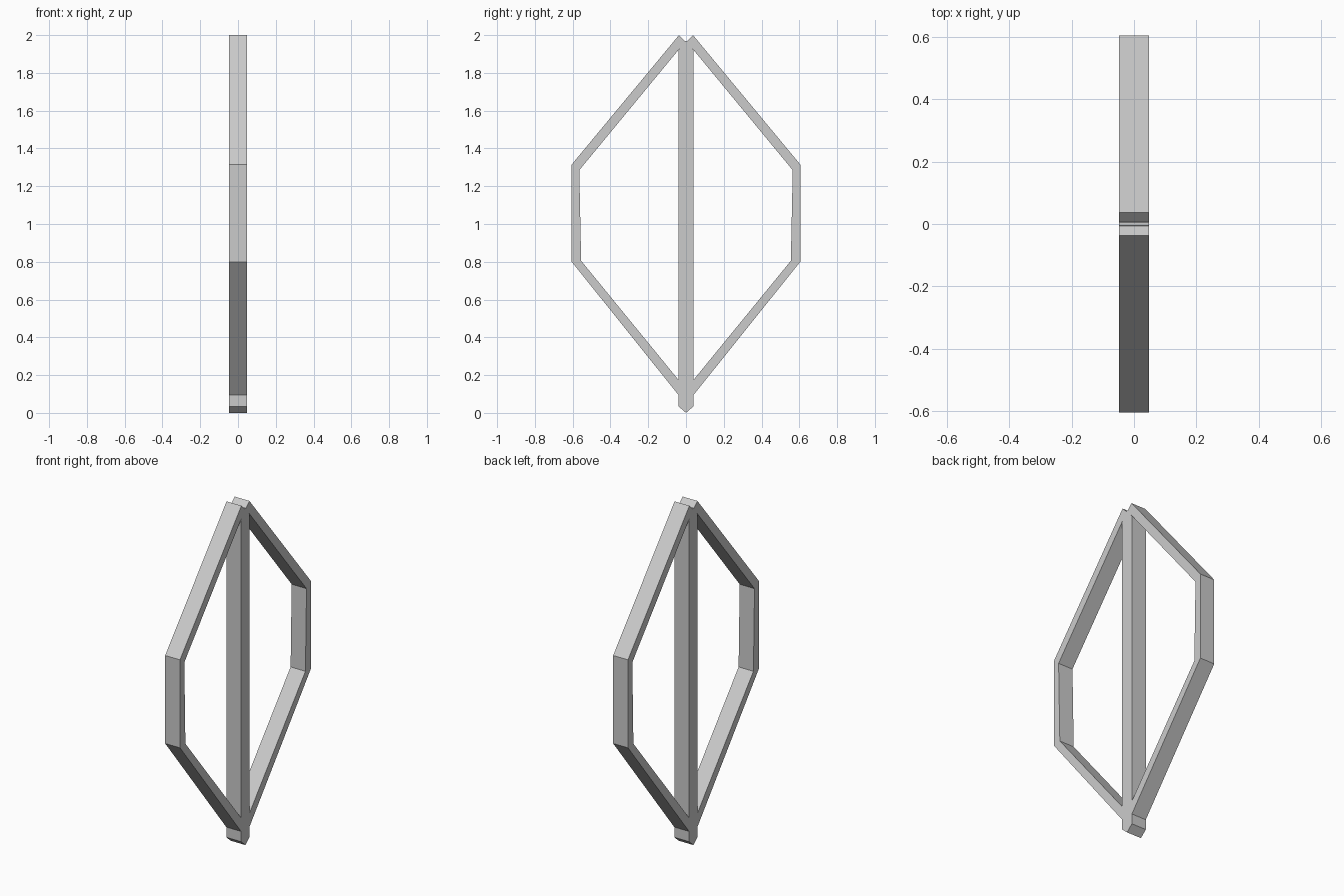
import bpy, bmesh

if "Cube" in bpy.data.objects:
    bpy.data.objects.remove(bpy.data.objects["Cube"])

HALF_DEPTH = 0.048


def prism(name, polygons):
    """Extrude connected (y, z) polygons along x into one solid."""
    bm = bmesh.new()
    for poly in polygons:
        bm.faces.new([bm.verts.new((-HALF_DEPTH, y, z)) for y, z in poly])
    bmesh.ops.remove_doubles(bm, verts=bm.verts[:], dist=1e-5)
    ext = bmesh.ops.extrude_face_region(bm, geom=bm.faces[:], use_keep_orig=True)
    moved = [g for g in ext["geom"] if isinstance(g, bmesh.types.BMVert)]
    bmesh.ops.translate(bm, verts=moved, vec=(2 * HALF_DEPTH, 0, 0))
    bmesh.ops.recalc_face_normals(bm, faces=bm.faces[:])
    mesh = bpy.data.meshes.new(name)
    bm.to_mesh(mesh)
    bm.free()
    obj = bpy.data.objects.new(name, mesh)
    bpy.context.collection.objects.link(obj)
    return obj


# Central upright with a pointed foot and a narrow top between the rims
half = [(0.04, 0.035), (0.04, 1.918), (0.005, 1.97)]
prism("centre_post", [[(0, 0)] + half + [(-y, z) for y, z in reversed(half)]])

# Bent flat bar on one side, mirrored to the other
outer = [(0.04, 0.095), (0.605, 0.80), (0.605, 1.315), (0.037, 2.0)]
inner = [(0.04, 0.175), (0.555, 0.805), (0.565, 1.285), (0.003, 1.966)]
segments = [[outer[i], outer[i + 1], inner[i + 1], inner[i]] for i in range(3)]
rim = prism("side_rims", segments)
mirror = rim.modifiers.new("Mirror", 'MIRROR')
mirror.use_axis = (False, True, False)
mirror.use_mirror_merge = False
